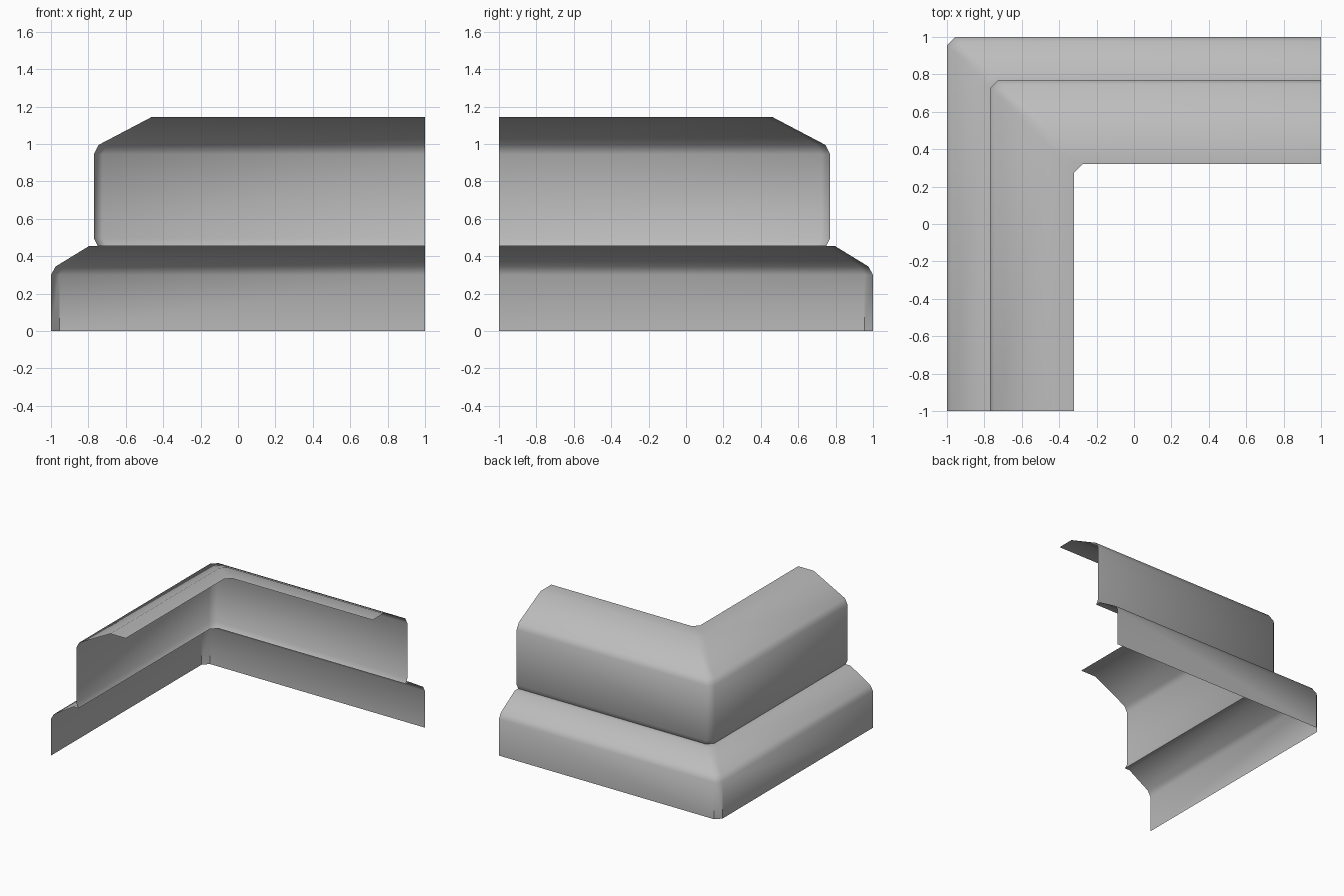
import bpy
import bmesh
import math

cube = bpy.data.objects.get("Cube")
if cube:
    bpy.data.objects.remove(cube, do_unlink=True)

grey = bpy.data.materials.new("plain_grey")
grey.use_nodes = True
colour = (0.5, 0.5, 0.5, 1)
grey.diffuse_color = colour
grey.node_tree.nodes["Principled BSDF"].inputs["Base Color"].default_value = colour

CHAMFER = 0.045  # width of the cut corner


def corner_path(inset):
    """L-shaped path with a cut corner, set in from the outer edges."""
    e = 1 - inset
    return [(-e, -1), (-e, e - CHAMFER), (-e + CHAMFER, e), (1, e)]


def sweep_shell(name, profile):
    """Open sheet carrying an (inset, height) profile around the corner."""
    bm = bmesh.new()
    rows = [[bm.verts.new((x, y, z)) for x, y in corner_path(inset)]
            for inset, z in profile]
    for low, high in zip(rows, rows[1:]):
        for i in range(len(low) - 1):
            bm.faces.new((low[i], high[i], high[i + 1], low[i + 1]))
    mesh = bpy.data.meshes.new(name)
    bm.to_mesh(mesh)
    bm.free()
    mesh.materials.append(grey)
    obj = bpy.data.objects.new(name, mesh)
    bpy.context.collection.objects.link(obj)
    bpy.ops.object.select_all(action="DESELECT")
    obj.select_set(True)
    bpy.context.view_layer.objects.active = obj
    bpy.ops.object.shade_smooth_by_angle(angle=math.radians(40))
    return obj


# Plinth: upright face, soft shoulder, sloped top and narrow ledge
sweep_shell("base_plinth", [(0, 0), (0, 0.3), (0.025, 0.345),
                            (0.205, 0.455), (0.25, 0.455)])

# Wall with eased edges, sloped coping and flat inner top
sweep_shell("upper_wall", [(0.25, 0.455), (0.23, 0.495), (0.23, 0.945),
                           (0.255, 0.995), (0.54, 1.145), (0.68, 1.145)])
